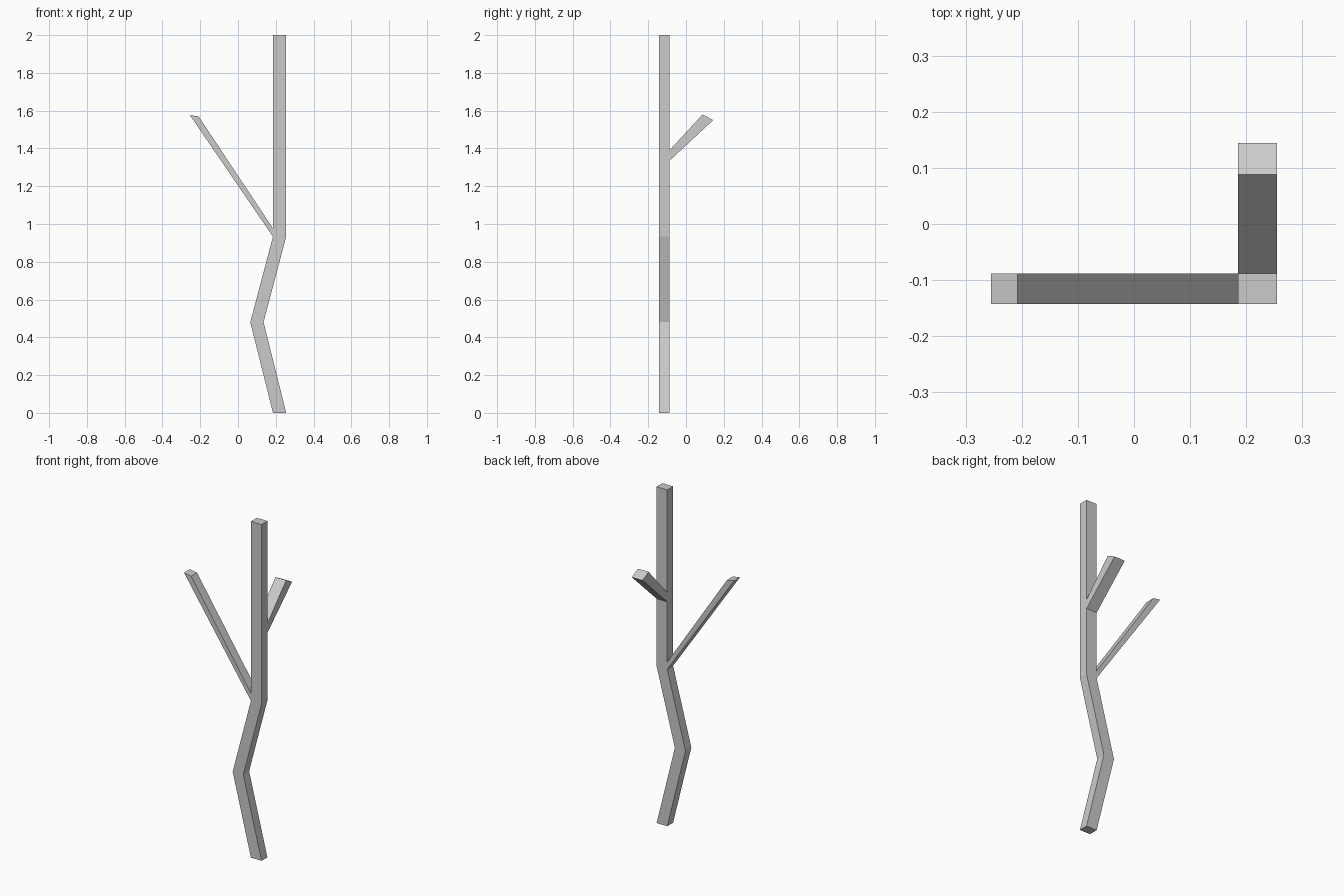
import bpy
import bmesh

if "Cube" in bpy.data.objects:
    bpy.data.objects.remove(bpy.data.objects["Cube"])

W = 0.07                    # trunk width in x
Y0, Y1 = -0.143, -0.088     # trunk front and back
# left edge x and height of each trunk ring
RINGS = [(0.185, 0), (0.065, 0.48), (0.185, 0.933), (0.185, 0.977),
         (0.185, 1.334), (0.185, 1.39), (0.185, 2)]

bm = bmesh.new()

# trunk: bottom outline, then one extruded segment per ring
rings = []
for x, z in RINGS:
    rings.append([bm.verts.new(p) for p in
                  ((x, Y0, z), (x + W, Y0, z), (x + W, Y1, z), (x, Y1, z))])
bm.faces.new(rings[0][::-1])
bm.faces.new(rings[-1])
sides = []
for a, b in zip(rings, rings[1:]):
    sides.append([bm.faces.new((a[i], a[(i + 1) % 4], b[(i + 1) % 4], b[i]))
                  for i in range(4)])


def branch(face, axis, low, high):
    """Extrude a trunk face; low/high are (axis coordinate, z) of the tip edges."""
    mid = face.calc_center_median().z
    tip = bmesh.ops.extrude_discrete_faces(bm, faces=[face])["faces"][0]
    for v in tip.verts:
        v.co[axis], v.co.z = low if v.co.z < mid else high


# side branch from the left face, rear branch from the back face
branch(sides[2][3], 0, (-0.255, 1.577), (-0.208, 1.569))
branch(sides[4][2], 1, (0.144, 1.55), (0.088, 1.58))

bmesh.ops.recalc_face_normals(bm, faces=bm.faces)
mesh = bpy.data.meshes.new("branching_trunk")
bm.to_mesh(mesh)
bm.free()
bpy.context.collection.objects.link(bpy.data.objects.new("branching_trunk", mesh))
